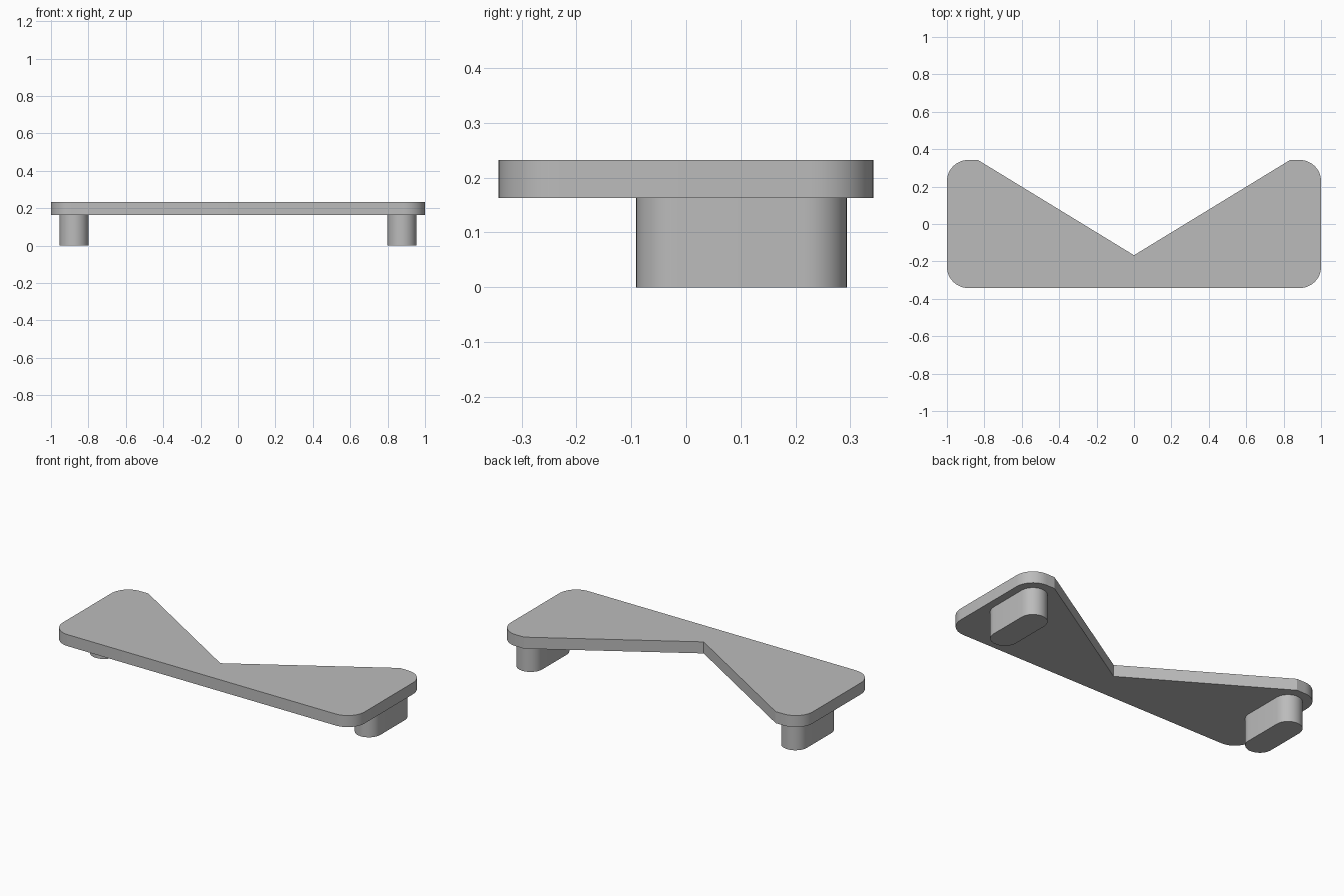
import bpy, bmesh
from math import sin, cos, pi

cube = bpy.data.objects.get("Cube")
if cube:
    bpy.data.objects.remove(cube, do_unlink=True)

grey = bpy.data.materials.new("plain grey")
grey.use_nodes = True
colour = (0.5, 0.5, 0.5, 1)
grey.diffuse_color = colour
grey.node_tree.nodes["Principled BSDF"].inputs["Base Color"].default_value = colour


def arc(cx, cy, r, start, end, steps=12):
    """Points of a circular arc, angles in half turns."""
    angles = [pi * (start + (end - start) * i / steps) for i in range(steps + 1)]
    return [(cx + r * cos(a), cy + r * sin(a)) for a in angles]


def slab(name, outline, bottom, top):
    """Extrude a flat outline between two heights."""
    bm = bmesh.new()
    face = bm.faces.new([bm.verts.new((x, y, bottom)) for x, y in outline])
    result = bmesh.ops.extrude_face_region(bm, geom=[face])
    verts = [v for v in result["geom"] if isinstance(v, bmesh.types.BMVert)]
    bmesh.ops.translate(bm, verts=verts, vec=(0, 0, top - bottom))
    bmesh.ops.recalc_face_normals(bm, faces=bm.faces)
    mesh = bpy.data.meshes.new(name)
    bm.to_mesh(mesh)
    bm.free()
    mesh.materials.append(grey)
    obj = bpy.data.objects.new(name, mesh)
    bpy.context.collection.objects.link(obj)
    bpy.ops.object.select_all(action="DESELECT")
    obj.select_set(True)
    bpy.context.view_layer.objects.active = obj
    bpy.ops.object.shade_smooth_by_angle(angle=pi / 7)


# Plate: rounded corners and a V notch in the back edge
half_depth, corner, foot_top = 0.342, 0.113, 0.163
cx, cy = 1 - corner, half_depth - corner
right_half = arc(cx, -cy, corner, -0.5, 0) + arc(cx, cy, corner, 0, 0.5)
right_half.append((0.834, half_depth))
left_half = [(-x, y) for x, y in reversed(right_half)]
slab("plate", right_half + [(0, -0.167)] + left_half, foot_top, 0.232)

# Feet: upright blocks with fully rounded ends
radius, front, back = 0.077, -0.091, 0.294
for side, label in ((1, "left"), (-1, "right")):
    x = side * 0.877
    outline = (arc(x, back - radius, radius, 0, 1, 20)
               + arc(x, front + radius, radius, 1, 2, 20))
    slab(label + "_foot", outline, 0, foot_top)
